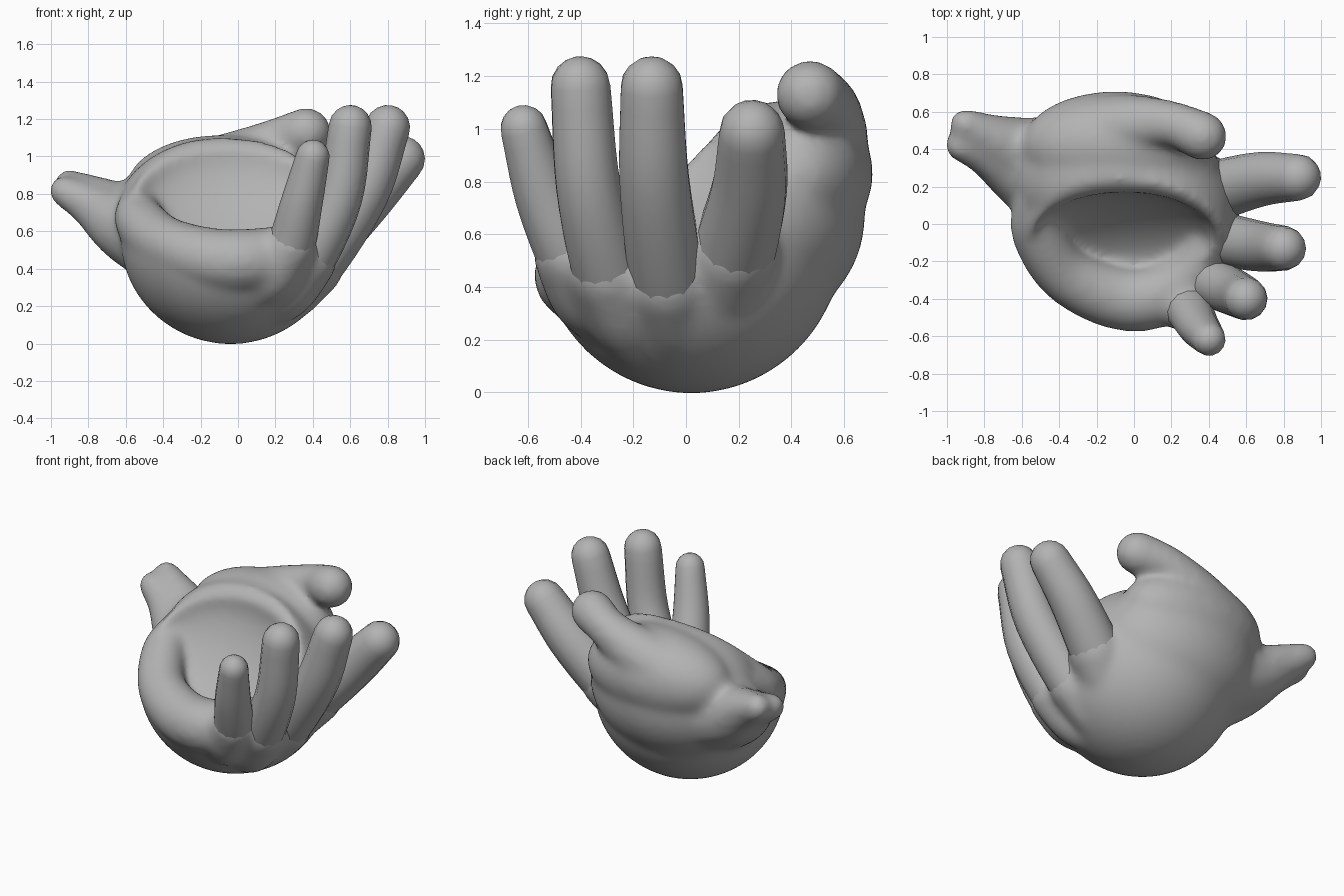
import bpy, bmesh, math
from mathutils import Vector, Matrix

old = bpy.data.objects.get("Cube")
if old:
    bpy.data.objects.remove(old, do_unlink=True)

clay = bpy.data.materials.new("grey clay")
clay.use_nodes = True
clay.diffuse_color = (0.45, 0.45, 0.45, 1)
clay.node_tree.nodes["Principled BSDF"].inputs["Base Color"].default_value = clay.diffuse_color


def finish(bm, name):
    bmesh.ops.recalc_face_normals(bm, faces=bm.faces)
    mesh = bpy.data.meshes.new(name)
    bm.to_mesh(mesh)
    bm.free()
    mesh.materials.append(clay)
    obj = bpy.data.objects.new(name, mesh)
    bpy.context.collection.objects.link(obj)
    return obj


def ellipsoid(bm, centre, radii, tilt=0.0):
    m = Matrix.Translation(centre) @ Matrix.Rotation(tilt, 4, 'X') @ Matrix.Diagonal((*radii, 1))
    bmesh.ops.create_icosphere(bm, subdivisions=4, radius=1, matrix=m)


def limb(bm, path, sides=14, steps=5):
    """Rounded tapering tube through (x, y, z, radius) stations."""
    p = [Vector(q) for q in path]
    p = [2 * p[0] - p[1]] + p + [2 * p[-1] - p[-2]]
    line = []
    for a, b, c, d in zip(p, p[1:], p[2:], p[3:]):
        for i in range(steps):
            t = i / steps
            line.append(0.5 * (2 * b + (c - a) * t + (2 * a - 5 * b + 4 * c - d) * t * t
                               + (3 * b - a - 3 * c + d) * t ** 3))
    line.append(p[-2])
    pts = [(q.xyz, q.w) for q in line]
    # hemispherical ends
    first, last = pts[0], pts[-1]
    d0 = (pts[0][0] - pts[1][0]).normalized()
    d1 = (pts[-1][0] - pts[-2][0]).normalized()
    angles = [math.radians(a) for a in (22, 44, 64, 80)]
    cap = lambda end, d: [(end[0] + d * end[1] * math.sin(a), end[1] * math.cos(a)) for a in angles]
    pts = cap(first, d0)[::-1] + pts + cap(last, d1)
    rings, side = [], None
    for i, (c, r) in enumerate(pts):
        t = (pts[min(i + 1, len(pts) - 1)][0] - pts[max(i - 1, 0)][0]).normalized()
        side = t.orthogonal() if side is None else side - t * side.dot(t)
        side.normalize()
        up = t.cross(side)
        turn = [2 * math.pi * k / sides for k in range(sides)]
        rings.append([bm.verts.new(c + r * (side * math.cos(a) + up * math.sin(a))) for a in turn])
    for a, b in zip(rings, rings[1:]):
        for k in range(sides):
            j = (k + 1) % sides
            bm.faces.new((a[k], a[j], b[j], b[k]))
    bm.faces.new(rings[0])
    bm.faces.new(rings[-1])


def remesh(obj, size):
    mod = obj.modifiers.new("fuse", 'REMESH')
    mod.mode, mod.voxel_size = 'VOXEL', size


def boolean(obj, other, operation):
    mod = obj.modifiers.new(operation.lower(), 'BOOLEAN')
    mod.operation, mod.object, mod.solver = operation, other, 'EXACT'
    other.hide_render = True


# Finger paths: two stations under the palm, then knuckle, middle and tip
fingers = {
    "index_finger": [(0.12, 0.05, 0.26, 0.12), (0.3, 0.12, 0.37, 0.15), (0.45, 0.18, 0.53, 0.16),
                     (0.68, 0.24, 0.77, 0.145), (0.875, 0.25, 0.985, 0.125)],
    "middle_finger": [(0.06, -0.01, 0.17, 0.12), (0.25, -0.04, 0.25, 0.135), (0.41, -0.07, 0.41, 0.145),
                      (0.67, -0.12, 0.8, 0.135), (0.8, -0.13, 1.155, 0.12)],
    "ring_finger": [(0.07, -0.1, 0.19, 0.11), (0.25, -0.21, 0.27, 0.135), (0.38, -0.29, 0.45, 0.14),
                    (0.54, -0.37, 0.78, 0.125), (0.6, -0.4, 1.16, 0.115)],
    "little_finger": [(0.06, -0.24, 0.27, 0.11), (0.18, -0.36, 0.36, 0.135), (0.28, -0.44, 0.52, 0.128),
                      (0.34, -0.54, 0.75, 0.112), (0.4, -0.615, 1.0, 0.09)],
}

# Palm: rounded back of the hand, thumb mound and forked wrist stub
bm = bmesh.new()
ellipsoid(bm, (-0.04, 0.02, 0.57), (0.59, 0.575, 0.575))
ellipsoid(bm, (-0.1, 0.25, 0.67), (0.56, 0.43, 0.43))
ellipsoid(bm, (-0.1, 0.42, 0.83), (0.5, 0.29, 0.285))
limb(bm, [(-0.35, 0.3, 0.62, 0.3), (-0.6, 0.38, 0.67, 0.205),
          (-0.77, 0.46, 0.77, 0.135), (-0.9, 0.53, 0.845, 0.09)])
limb(bm, [(-0.35, 0.17, 0.56, 0.3), (-0.6, 0.28, 0.63, 0.2),
          (-0.79, 0.37, 0.74, 0.12), (-0.93, 0.42, 0.815, 0.085)])
palm = finish(bm, "palm")

# Cutters: slanted opening and the steeper hollow below it
slope = math.radians(46)
opening = Vector((-0.05, -0.04, 0.825))
normal = Vector((0, -math.sin(slope), math.cos(slope)))
bm = bmesh.new()
bmesh.ops.create_cube(bm, size=3, matrix=Matrix.Translation(opening + normal * 1.5)
                      @ Matrix.Rotation(slope, 4, 'X'))
slant_cutter = finish(bm, "slant_cutter")
bm = bmesh.new()
ellipsoid(bm, (-0.05, -0.07, 0.775), (0.48, 0.37, 0.15), math.radians(56))
hollow_cutter = finish(bm, "hollow_cutter")

# Raised parts: thumb, rolled edge of the palm and knuckle ridges
bm = bmesh.new()
limb(bm, [(-0.25, 0.48, 0.86, 0.21), (0.0, 0.53, 0.98, 0.165),
          (0.2, 0.535, 1.08, 0.125), (0.365, 0.47, 1.13, 0.135)])
limb(bm, [(-0.53, 0.12, 0.75, 0.11), (-0.52, -0.04, 0.65, 0.14), (-0.38, -0.26, 0.53, 0.15),
          (-0.13, -0.385, 0.45, 0.17), (0.1, -0.395, 0.45, 0.17), (0.32, -0.25, 0.5, 0.145),
          (0.42, 0.0, 0.57, 0.12), (0.41, 0.2, 0.68, 0.1)])
for path in fingers.values():
    limb(bm, [(x, y, z, r + 0.015) for x, y, z, r in path[:3]])
raised_parts = finish(bm, "raised_parts")
remesh(raised_parts, 0.02)

remesh(palm, 0.025)
boolean(palm, slant_cutter, 'DIFFERENCE')
boolean(palm, hollow_cutter, 'DIFFERENCE')
boolean(palm, raised_parts, 'UNION')
remesh(palm, 0.022)
smooth = palm.modifiers.new("soften", 'SMOOTH')
smooth.factor, smooth.iterations = 0.5, 14
bpy.ops.object.select_all(action='DESELECT')
palm.select_set(True)
bpy.context.view_layer.objects.active = palm
bpy.ops.object.convert(target='MESH')
palm.data.materials.clear()
palm.data.materials.append(clay)
for helper in (slant_cutter, hollow_cutter, raised_parts):
    bpy.data.objects.remove(helper, do_unlink=True)

# Four fingers curling up from the palm
for name, path in fingers.items():
    bm = bmesh.new()
    limb(bm, path)
    finish(bm, name).select_set(True)
bpy.ops.object.shade_smooth_by_angle(angle=math.radians(50))
